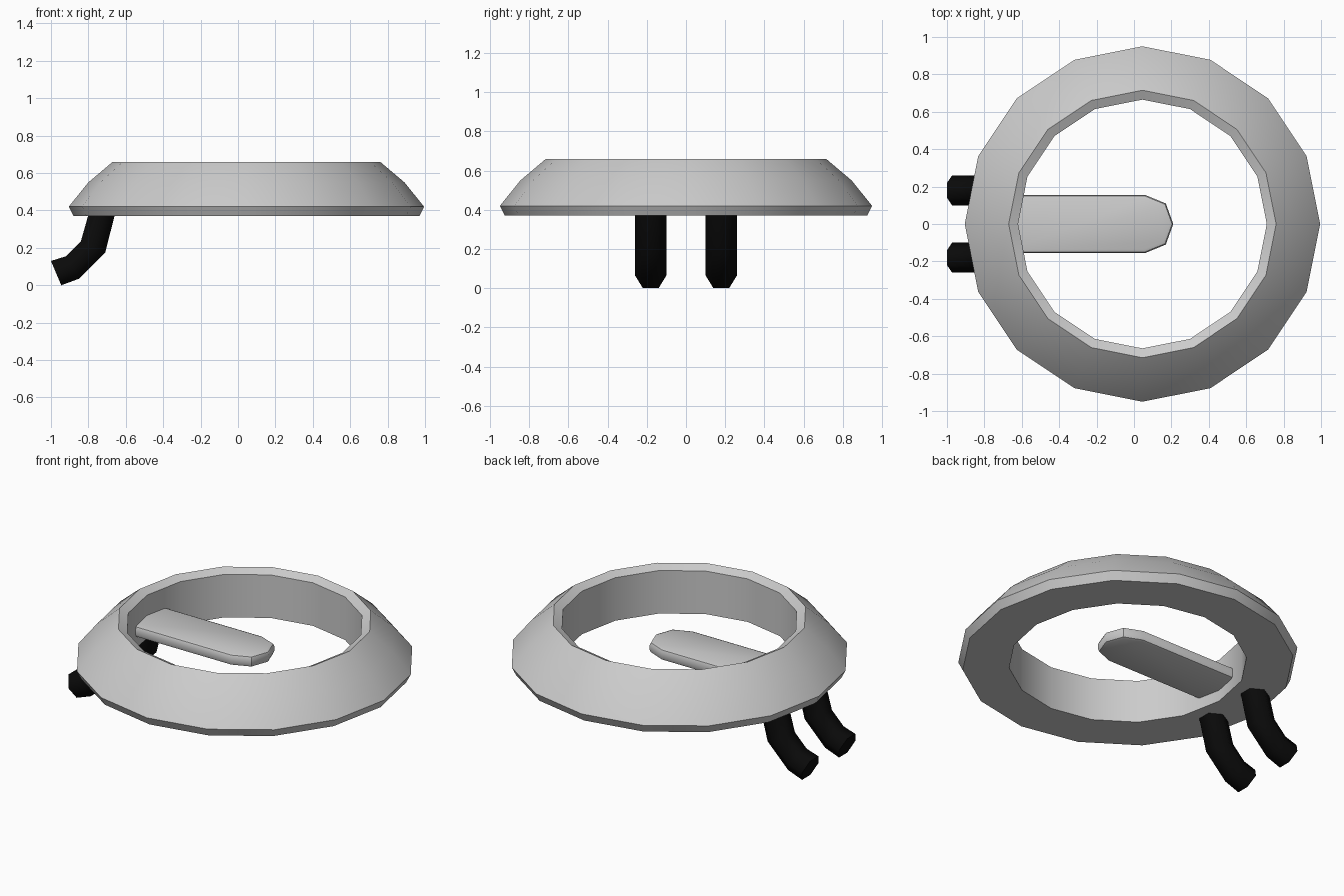
import bpy
import bmesh
import math
from mathutils import Vector

cube = bpy.data.objects.get("Cube")
if cube:
    bpy.data.objects.remove(cube)


def material(name, colour, rough):
    m = bpy.data.materials.new(name)
    m.use_nodes = True
    m.diffuse_color = colour
    bsdf = m.node_tree.nodes["Principled BSDF"]
    bsdf.inputs["Base Color"].default_value = colour
    bsdf.inputs["Roughness"].default_value = rough
    return m


grey = material("light grey", (0.6, 0.6, 0.6, 1), 0.6)
black = material("black", (0.003, 0.003, 0.003, 1), 0.6)


def finish(bm, name, mat, angle):
    bmesh.ops.recalc_face_normals(bm, faces=bm.faces)
    mesh = bpy.data.meshes.new(name)
    bm.to_mesh(mesh)
    bm.free()
    mesh.materials.append(mat)
    obj = bpy.data.objects.new(name, mesh)
    bpy.context.collection.objects.link(obj)
    bpy.ops.object.select_all(action='DESELECT')
    obj.select_set(True)
    bpy.context.view_layer.objects.active = obj
    bpy.ops.object.shade_smooth_by_angle(angle=math.radians(angle))
    return obj


def bridge(bm, rings, closed):
    """Join matching loops of vertices with quads."""
    count = len(rings[0])
    pairs = list(zip(rings, rings[1:]))
    if closed:
        pairs.append((rings[-1], rings[0]))
    for a, b in pairs:
        for i in range(count):
            j = (i + 1) % count
            bm.faces.new((a[i], a[j], b[j], b[i]))


# Sixteen-sided ring body: radius and height profile turned about its centre
CENTRE_X, SIDES = 0.045, 16
profile = [(0.665, 0.37), (0.925, 0.37), (0.95, 0.42),
           (0.845, 0.55), (0.715, 0.66), (0.665, 0.635)]
bm = bmesh.new()
rings = []
for r, z in profile:
    angles = [math.tau * i / SIDES for i in range(SIDES)]
    rings.append([bm.verts.new((CENTRE_X + r * math.cos(a), r * math.sin(a), z))
                  for a in angles])
bridge(bm, rings, closed=True)
finish(bm, "ring_body", grey, 30)

# Flat tongue reaching from the ring wall into the opening
half = [(-0.67, 0.155), (0.06, 0.155), (0.17, 0.11)]
outline = half + [(0.21, 0)] + [(x, -y) for x, y in reversed(half)]
bm = bmesh.new()
base = bm.faces.new([bm.verts.new((x, y, 0.44)) for x, y in outline])
top = bmesh.ops.extrude_face_region(bm, geom=[base])
bmesh.ops.translate(bm, vec=(0, 0, 0.07),
                    verts=[v for v in top["geom"] if isinstance(v, bmesh.types.BMVert)])
rim = [e for e in bm.edges if abs(e.verts[0].co.z - e.verts[1].co.z) < 0.001]
bmesh.ops.bevel(bm, geom=rim, offset=0.02, segments=2, profile=0.5, affect='EDGES')
finish(bm, "centre_tongue", grey, 40)

# Pair of bent hexagonal pipes: outer and inner points of each section (x, z)
sections = [((-0.785, 0.43), (-0.645, 0.43)), ((-0.84, 0.235), (-0.71, 0.175)),
            ((-0.92, 0.155), (-0.85, 0.035)), ((-1.0, 0.13), (-0.945, 0.0))]
for side, y in (("left", -0.18), ("right", 0.18)):
    bm = bmesh.new()
    rings = []
    for (ox, oz), (ix, iz) in sections:
        mid = Vector((ox + ix, 0, oz + iz)) / 2
        arm = Vector((ox - ix, 0, oz - iz)) / 2
        rings.append([bm.verts.new(mid + arm * h + Vector((0, y + w, 0)))
                      for h, w in ((1, -0.04), (1, 0.04), (0, 0.08),
                                   (-1, 0.04), (-1, -0.04), (0, -0.08))])
    bridge(bm, rings, closed=False)
    bm.faces.new(rings[0])
    bm.faces.new(rings[-1])
    finish(bm, side + "_pipe", black, 62)
